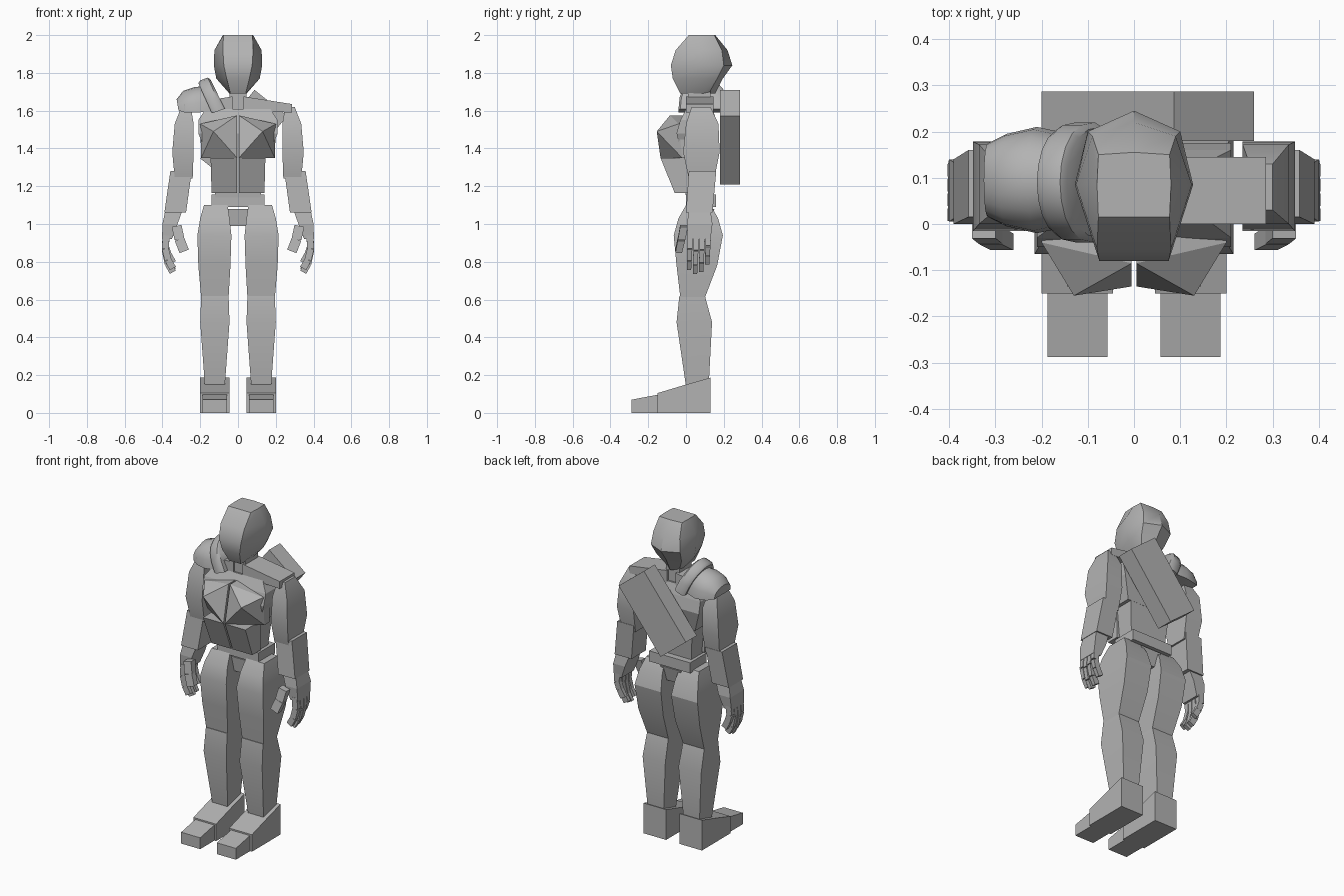
import bpy, bmesh, math
from mathutils import Vector

cube = bpy.data.objects.get("Cube")
if cube:
    bpy.data.objects.remove(cube, do_unlink=True)

GREY = (0.45, 0.45, 0.45, 1.0)
mat = bpy.data.materials.new("plain_grey")
mat.use_nodes = True
mat.diffuse_color = GREY
mat.node_tree.nodes["Principled BSDF"].inputs["Base Color"].default_value = GREY


def finish(name, bm, smooth=None):
    bmesh.ops.recalc_face_normals(bm, faces=bm.faces)
    mesh = bpy.data.meshes.new(name)
    bm.to_mesh(mesh)
    bm.free()
    mesh.materials.append(mat)
    obj = bpy.data.objects.new(name, mesh)
    bpy.context.collection.objects.link(obj)
    if smooth:
        bpy.ops.object.select_all(action="DESELECT")
        obj.select_set(True)
        bpy.context.view_layer.objects.active = obj
        bpy.ops.object.shade_smooth_by_angle(angle=math.radians(smooth))
    return obj


def loft(name, rings, smooth=None):
    """Skin a stack of equal-length point rings and cap both ends."""
    bm = bmesh.new()
    rows = [[bm.verts.new(p) for p in ring] for ring in rings]
    n = len(rows[0])
    for a, b in zip(rows, rows[1:]):
        for i in range(n):
            j = (i + 1) % n
            bm.faces.new((a[i], a[j], b[j], b[i]))
    bm.faces.new(rows[0])
    bm.faces.new(rows[-1])
    return finish(name, bm, smooth)


def stack(name, levels, side=1, smooth=None):
    """Loft of rectangles, each given as x0, x1, y0, y1, z."""
    loft(name, [[(side * x0, y0, z), (side * x1, y0, z), (side * x1, y1, z), (side * x0, y1, z)]
                for x0, x1, y0, y1, z in levels], smooth)


def slab(name, outline, y0, y1, side=1):
    """Prism from an x-z outline."""
    loft(name, [[(side * x, y, z) for x, z in outline] for y in (y0, y1)])


def arch(name, stations, cy, steps=10):
    """Domed plate: arches in y-z at stations x, base z, crest z, half depth, lean."""
    rings = []
    for x, base, crest, half, lean in stations:
        ring = []
        for i in range(steps + 1):
            a = math.pi * i / steps
            s = math.sin(a) ** 0.8
            ring.append((x - lean * s, cy - half * math.cos(a), base + (crest - base) * s))
        rings.append(ring)
    loft(name, rings, 40)


# Head: flat face, wide temples, ridge down the back
head = []
for z, wf, yf, ws, wb, yb, tip in [
        (1.69, .04, -.03, .045, .04, .12, .155),
        (1.77, .06, -.07, .115, .085, .165, .195),
        (1.84, .075, -.08, .128, .1, .2, .245),
        (1.92, .08, -.055, .125, .09, .19, .22),
        (2.0, .077, .015, .08, .077, .15, .155)]:
    head.append([(-wf, yf, z), (wf, yf, z), (ws, .085, z), (wb, yb, z),
                 (0, tip, z), (-wb, yb, z), (-ws, .085, z)])
loft("head", head, 35)
stack("neck", [(-.045, .045, .01, .13, 1.58), (-.045, .045, .01, .13, 1.72)])

# Torso
stack("ribcage", [(-.16, .16, -.02, .14, 1.35), (-.21, .21, -.05, .175, 1.48),
                  (-.21, .21, -.03, .16, 1.55), (-.17, .17, 0, .14, 1.61)])
stack("abdomen_core", [(-.12, .12, 0, .12, 1.14), (-.14, .14, -.02, .14, 1.36)])
stack("pelvis", [(-.05, .05, .02, .13, .99), (-.07, .07, .01, .15, 1.08)])
stack("hip_plate", [(-.14, .14, 0, .16, 1.09), (-.14, .14, 0, .16, 1.155)])

# Slanted pack across the back
slab("back_pack", [(.087, 1.71), (.26, 1.573), (-.027, 1.21), (-.2, 1.347)], .18, .287)

# Layered pad on one shoulder
arch("shoulder_cap", [(-.315, 1.6, 1.66, .08, .01), (-.275, 1.59, 1.705, .1, .015),
                      (-.21, 1.59, 1.725, .115, .02), (-.14, 1.6, 1.73, .1, .03)], .095)
arch("shoulder_band", [(-.14, 1.59, 1.745, .12, .07), (-.125, 1.59, 1.76, .13, .075),
                       (-.085, 1.605, 1.775, .13, .075), (-.07, 1.61, 1.765, .12, .075)], .09)

for label, s in (("left", 1), ("right", -1)):
    # Faceted breastplate: a pyramid on a four-cornered base
    bm = bmesh.new()
    rim = [(.005, -.085, 1.575), (.2, -.04, 1.53), (.195, -.02, 1.35), (.005, -.135, 1.35)]
    front = [bm.verts.new((s * x, y, z)) for x, y, z in rim]
    back = [bm.verts.new((s * x, .03, z)) for x, y, z in rim]
    apex = bm.verts.new((s * .13, -.155, 1.49))
    for i in range(4):
        j = (i + 1) % 4
        bm.faces.new((front[i], front[j], apex))
        bm.faces.new((front[i], front[j], back[j], back[i]))
    bm.faces.new(back)
    finish(label + "_breastplate", bm)

    stack(label + "_belly_plate", [(.005, .14, -.06, .02, 1.165), (.005, .145, -.135, .02, 1.35)], s)
    slab(label + "_collar", [(.03, 1.6), (.03, 1.675), (.285, 1.635), (.285, 1.59)], 0, .145, s)

    # Legs
    stack(label + "_thigh", [(.05, .195, -.03, .1, .61), (.04, .21, -.05, .165, .78),
                             (.035, .215, -.065, .195, .94), (.045, .2, -.04, .17, 1.03),
                             (.055, .18, 0, .13, 1.1)], s, 25)
    stack(label + "_shin", [(.07, .175, 0, .12, .14), (.045, .2, -.05, .138, .48),
                            (.05, .195, -.035, .1, .62)], s, 25)
    for part, w0, w1, pts in (
            ("foot", .045, .2, [(-.15, 0), (.13, 0), (.13, .187), (0, .15), (-.15, .105)]),
            ("toe", .057, .187, [(-.288, 0), (-.14, 0), (-.14, .098), (-.288, .07)])):
        loft(label + "_" + part, [[(s * w, y, z) for y, z in pts] for w in (w0, w1)])

    # Arms
    stack(label + "_upper_arm", [(.24, .335, .015, .15, 1.24), (.235, .348, -.015, .178, 1.38),
                                 (.235, .335, 0, .172, 1.53), (.25, .3, .03, .13, 1.62)], s, 25)
    stack(label + "_forearm", [(.275, .39, 0, .14, 1.06), (.245, .358, .015, .16, 1.28)], s)
    stack(label + "_palm", [(.35, .402, .01, .13, .92), (.32, .4, .005, .14, 1.0),
                            (.295, .385, .015, .13, 1.07)], s)

    # Fingers: three tapering joints each, curling inward
    def digit(name, path, y, drift, half):
        for k, ((xa, za), (xb, zb)) in enumerate(zip(path, path[1:])):
            d = Vector((xb - xa, zb - za)).normalized()
            n = Vector((-d.y, d.x)) * half * 1.25
            rings = []
            for px, pz, t in ((xa, za, k), (xb, zb, k + .92)):
                h = half * (1 - .08 * t)
                yy = y + drift * t
                rings.append([(s * (px + e * n.x), yy + f * h, pz + e * n.y)
                              for e, f in ((-1, -1), (1, -1), (1, 1), (-1, 1))])
            loft(name + "_joint_" + "abc"[k], rings)

    for i, name in enumerate(("index", "middle", "ring", "little")):
        drop = (.0, .02, .01, -.03)[i]
        digit(label + "_" + name, [(.38, .94), (.385, .87 - drop / 2), (.37, .81 - drop), (.345, .765 - drop)],
              .022 + .032 * i, -.002, .0145)
    digit(label + "_thumb", [(.325, .99), (.31, .92), (.285, .855)], -.01, -.015, .021)
